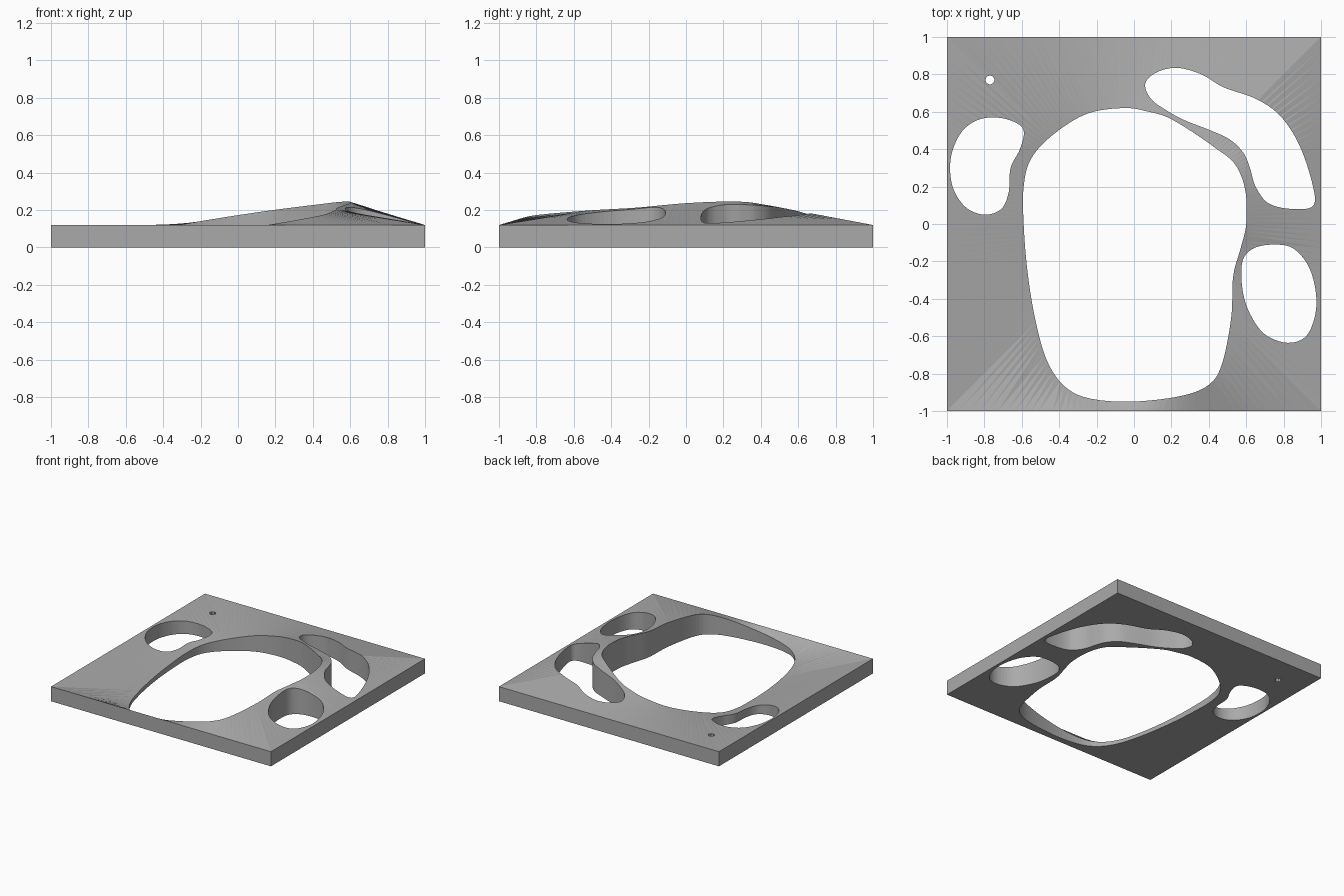
import bpy, bmesh, math
from mathutils import Vector

cube = bpy.data.objects.get("Cube")
if cube:
    bpy.data.objects.remove(cube, do_unlink=True)

EDGE_HEIGHT = 0.12
SEGMENTS = 200

# Outlines of the openings, as points for closed smooth curves
main_outline = [
    (-.05, .62), (.08, .6), (.18, .57), (.3, .5), (.43, .41), (.54, .32), (.595, .18),
    (.6, 0), (.57, -.13), (.53, -.28), (.52, -.5), (.47, -.75), (.4, -.86), (.25, -.92),
    (-.02, -.95), (-.25, -.93), (-.38, -.86), (-.47, -.72), (-.53, -.5), (-.57, -.25),
    (-.59, 0), (-.59, .2), (-.55, .35), (-.43, .48), (-.25, .59)]
side_outline = [
    (-.75, .57), (-.65, .55), (-.59, .5), (-.61, .4), (-.66, .3), (-.67, .17), (-.71, .08),
    (-.8, .05), (-.9, .09), (-.97, .2), (-.98, .35), (-.93, .48), (-.85, .55)]
curved_outline = [
    (.06, .75), (.12, .81), (.23, .835), (.36, .8), (.48, .73), (.65, .67), (.78, .58),
    (.88, .43), (.95, .23), (.96, .1), (.85, .08), (.72, .11), (.65, .2), (.62, .3),
    (.585, .38), (.515, .45), (.41, .5), (.27, .555), (.17, .61), (.09, .67)]
front_outline = [
    (.75, -.11), (.85, -.13), (.93, -.22), (.97, -.35), (.97, -.48), (.92, -.6),
    (.82, -.635), (.7, -.59), (.62, -.48), (.58, -.35), (.58, -.2), (.64, -.13)]


def smooth_loop(points, steps=6):
    """Closed Catmull-Rom curve through the points."""
    pts = [Vector(p) for p in points]
    count = len(pts)
    loop = []
    for i in range(count):
        a, b, c, d = (pts[(i + k) % count] for k in (-1, 0, 1, 2))
        for s in range(steps):
            t = s / steps
            loop.append(0.5 * (2 * b + (c - a) * t + (2 * a - 5 * b + 4 * c - d) * t ** 2
                               + (3 * b - a - 3 * c + d) * t ** 3))
    return loop


def ray_hit(loop, direction):
    """Point where a ray from the centre leaves the loop."""
    for p, q in zip(loop, loop[1:] + loop[:1]):
        across_p, across_q = direction.cross(p), direction.cross(q)
        if across_p * across_q <= 0 and across_p != across_q:
            hit = p.lerp(q, across_p / (across_p - across_q))
            if hit.dot(direction) > 0:
                return hit


def rim_height(p):
    """The rim of the main opening lies on a tilted plane."""
    return 0.142 + 0.158 * p.x + 0.05 * p.y


def make_object(name, bm, material=None):
    bmesh.ops.recalc_face_normals(bm, faces=bm.faces)
    mesh = bpy.data.meshes.new(name)
    bm.to_mesh(mesh)
    bm.free()
    obj = bpy.data.objects.new(name, mesh)
    bpy.context.collection.objects.link(obj)
    if material:
        mesh.materials.append(material)
    return obj


grey = bpy.data.materials.new("grey")
grey.use_nodes = True
grey_value = (0.4, 0.4, 0.4, 1)
grey.diffuse_color = grey_value
grey.node_tree.nodes["Principled BSDF"].inputs["Base Color"].default_value = grey_value

# Panel: square border lofted to the tilted rim of the main opening
main_loop = smooth_loop(main_outline)
bm = bmesh.new()
sections = []
for i in range(SEGMENTS):
    angle = math.tau * i / SEGMENTS
    ray = Vector((math.cos(angle), math.sin(angle)))
    border = ray / max(abs(ray.x), abs(ray.y))
    rim = ray_hit(main_loop, ray)
    sections.append([bm.verts.new((p.x, p.y, z)) for p, z in (
        (border, 0), (border, EDGE_HEIGHT), (rim, rim_height(rim)), (rim, 0))])
for here, there in zip(sections, sections[1:] + sections[:1]):
    for k in range(4):
        n = (k + 1) % 4
        bm.faces.new((here[k], there[k], there[n], here[n]))
bmesh.ops.triangulate(bm, faces=bm.faces)
panel = make_object("panel", bm, grey)

# Cutters: smaller openings and the round corner hole
round_hole = [Vector((-.77 + .025 * math.cos(math.tau * i / 8),
                      .77 + .025 * math.sin(math.tau * i / 8))) for i in range(8)]
bm = bmesh.new()
for loop in [smooth_loop(o) for o in (side_outline, curved_outline, front_outline)] + [round_hole]:
    face = bm.faces.new([bm.verts.new((p.x, p.y, -0.1)) for p in loop])
    grown = bmesh.ops.extrude_face_region(bm, geom=[face], use_keep_orig=True)["geom"]
    bmesh.ops.translate(bm, vec=(0, 0, 0.5),
                        verts=[g for g in grown if isinstance(g, bmesh.types.BMVert)])
cutter = make_object("opening_cutter", bm, grey)
cutter.hide_render = True

cut = panel.modifiers.new("openings", 'BOOLEAN')
cut.operation = 'DIFFERENCE'
cut.solver = 'EXACT'
cut.object = cutter
bpy.context.view_layer.update()
bpy.context.view_layer.objects.active = panel
panel.select_set(True)
bpy.ops.object.modifier_apply(modifier=cut.name)
bpy.data.objects.remove(cutter, do_unlink=True)
